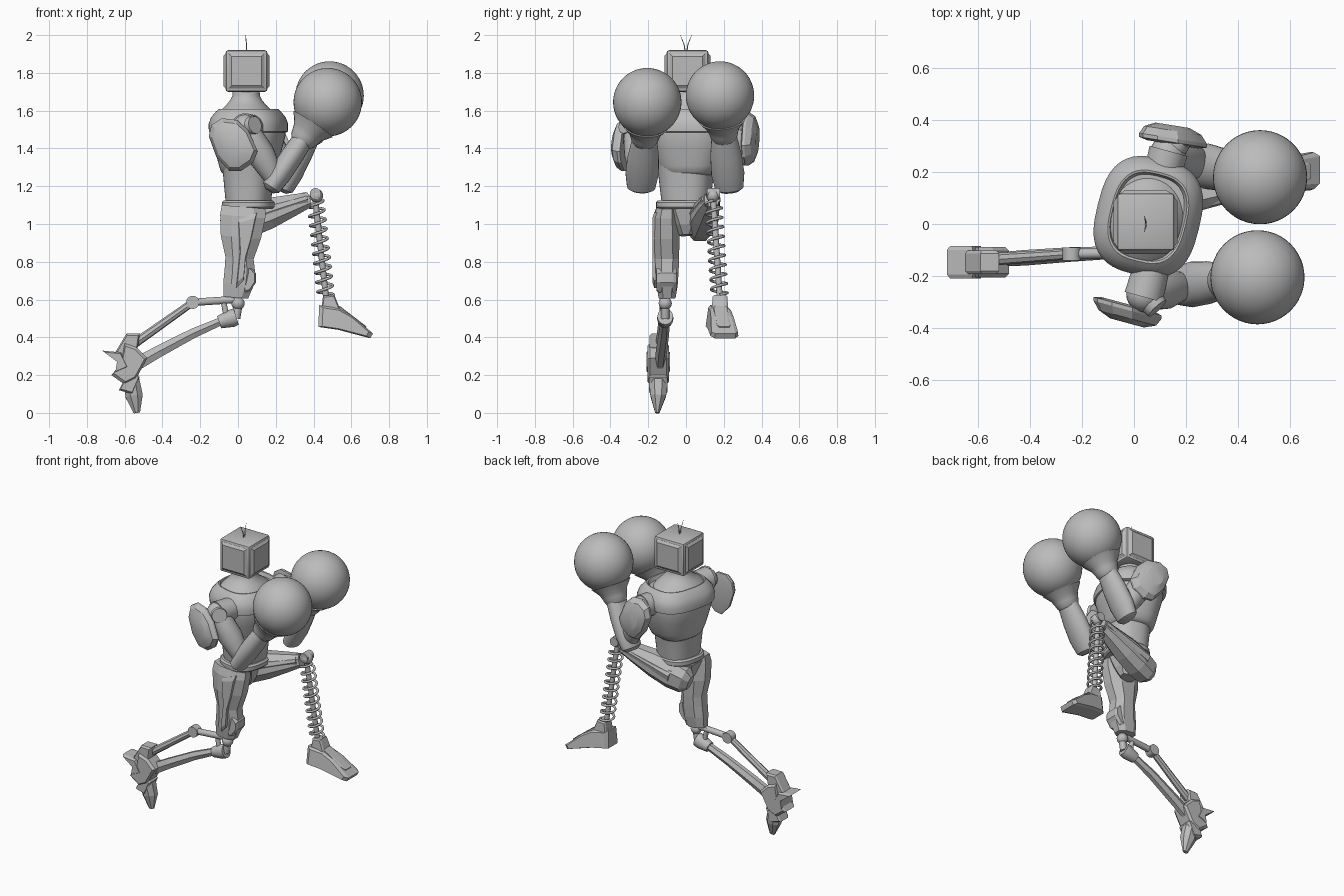
import bpy, bmesh, math
from mathutils import Vector, Matrix

cube = bpy.data.objects.get("Cube")
if cube:
    bpy.data.objects.remove(cube, do_unlink=True)

grey = bpy.data.materials.new("plain_grey")
grey.use_nodes = True
tone = (0.5, 0.5, 0.5, 1)
grey.diffuse_color = tone
grey.node_tree.nodes["Principled BSDF"].inputs["Base Color"].default_value = tone


def finish(name, bm, smooth):
    bmesh.ops.recalc_face_normals(bm, faces=bm.faces)
    mesh = bpy.data.meshes.new(name)
    bm.to_mesh(mesh)
    bm.free()
    mesh.materials.append(grey)
    ob = bpy.data.objects.new(name, mesh)
    bpy.context.collection.objects.link(ob)
    if smooth:
        bpy.ops.object.select_all(action='DESELECT')
        ob.select_set(True)
        bpy.context.view_layer.objects.active = ob
        bpy.ops.object.shade_smooth_by_angle(angle=math.radians(smooth))


def bridge(bm, rings):
    for a, b in zip(rings, rings[1:]):
        for i in range(len(a)):
            j = (i + 1) % len(a)
            bm.faces.new((a[i], a[j], b[j], b[i]))
    bm.faces.new(rings[0])
    bm.faces.new(rings[-1])


def tube(name, stations, sides=24, side=(0, 1, 0), power=1.0, smooth=40, turn=0.0):
    """Loft rounded sections (x, y, z, half width along side, half depth)."""
    bm = bmesh.new()
    pts = [Vector(s[:3]) for s in stations]
    # One shared axis keeps folded rims from flipping
    d = (pts[-1] - pts[0]).normalized()
    u = Vector(side)
    u = (u - d * u.dot(d)).normalized()
    v = u.cross(d)
    rings = []
    for p, s in zip(pts, stations):
        ring = []
        for i in range(sides):
            a = math.tau * i / sides + turn
            c, n = math.cos(a), math.sin(a)
            c = math.copysign(abs(c) ** power, c)
            n = math.copysign(abs(n) ** power, n)
            ring.append(bm.verts.new(p + u * c * s[3] + v * n * s[4]))
        rings.append(ring)
    bridge(bm, rings)
    finish(name, bm, smooth)


def rod(name, a, b, r, r2=None, sides=16):
    r2 = r2 or r
    tube(name, [(*a, r, r), (*b, r2, r2)], sides, side=(0.1, 1, 0.2))


def slab(name, outline, layers, smooth=0, slope=0.0, taper=0.0):
    """Outline in x, z carried through layers of (y, scale); slope yaws it, taper narrows it upward."""
    bm = bmesh.new()
    cx = sum(p[0] for p in outline) / len(outline)
    cz = sum(p[1] for p in outline) / len(outline)
    mid = (layers[0][0] + layers[-1][0]) / 2
    bridge(bm, [[bm.verts.new((cx + (x - cx) * s,
                               mid + (y - mid) * (1 - taper * (z - cz)) + slope * (x - cx) * s,
                               cz + (z - cz) * s))
                 for x, z in outline] for y, s in layers])
    finish(name, bm, smooth)


def ball(name, centre, r, seg=40):
    bm = bmesh.new()
    bmesh.ops.create_uvsphere(bm, u_segments=seg, v_segments=seg // 2, radius=r,
                              matrix=Matrix.Translation(centre))
    finish(name, bm, 60)


# Head: bevelled box with raised tapered panels
bm = bmesh.new()
bmesh.ops.create_cube(bm, size=1, matrix=Matrix.Translation((0.045, 0.008, 1.81))
                      @ Matrix.Diagonal((0.222, 0.222, 0.22, 1)))
bmesh.ops.bevel(bm, geom=bm.edges[:], offset=0.014, segments=2, affect='EDGES', profile=0.5)
bm.normal_update()
panels = [f for f in bm.faces if f.calc_area() > 0.02 and abs(f.normal.z) < 0.5]
bmesh.ops.inset_individual(bm, faces=panels, thickness=0.004, depth=0)
bmesh.ops.inset_individual(bm, faces=panels, thickness=0.022, depth=0.012)
finish("head", bm, 30)
for s, tag in ((-1, "right"), (1, "left")):
    tube("antenna_" + tag, [(0.045, 0.004 * s, 1.91, 0.004, 0.004),
                            (0.045, 0.01 * s, 1.95, 0.003, 0.003),
                            (0.04, 0.03 * s, 2.0, 0.001, 0.001)], 6, side=(1, 0, 0))

# Torso, twisted slightly about the vertical
twist = (0.24, 0.97, 0)


def trunk(name, rows, y=0.02, power=0.8, x=0.055):
    tube(name, [(x, y, z, w, d) for z, w, d in rows], 40, twist, power)


trunk("neck", [(1.57, 0.18, 0.155), (1.605, 0.15, 0.13), (1.63, 0.112, 0.105), (1.655, 0.085, 0.085),
               (1.68, 0.073, 0.073), (1.72, 0.071, 0.071)], 0.01, 1, 0.043)
trunk("abdomen", [(1.1, 0.125, 0.115), (1.18, 0.135, 0.122), (1.27, 0.145, 0.13), (1.34, 0.16, 0.14)], 0)
trunk("chest", [(1.26, 0.13, 0.12), (1.275, 0.15, 0.14), (1.31, 0.17, 0.15), (1.4, 0.198, 0.172),
                (1.47, 0.213, 0.19), (1.54, 0.212, 0.185), (1.58, 0.18, 0.15)])
trunk("collar", [(1.485, 0.214, 0.19), (1.49, 0.224, 0.199), (1.53, 0.228, 0.2), (1.565, 0.217, 0.187),
                 (1.595, 0.193, 0.163), (1.61, 0.176, 0.147), (1.608, 0.168, 0.14),
                 (1.585, 0.16, 0.13)], 0.028, 0.72)
trunk("belt", [(1.08, 0.135, 0.125), (1.09, 0.145, 0.135), (1.115, 0.145, 0.135), (1.125, 0.135, 0.125)], -0.01)
tube("pelvis", [(0.05, 0.0, 0.94, 0.035, 0.05), (0.04, 0.0, 0.99, 0.07, 0.09),
                (0.035, -0.01, 1.09, 0.12, 0.12)], 8, power=0.8, smooth=0, turn=math.pi / 8)

# Arms and gloves
pad = [(-0.13, 0.04), (-0.115, 0.1), (-0.06, 0.135), (0.02, 0.125), (0.08, 0.07), (0.13, -0.04),
       (0.105, -0.1), (0.04, -0.145), (-0.02, -0.145), (-0.09, -0.07)]
arms = (("right", -1, (0.04, -0.27, 1.51), (0.2, -0.235, 1.23), (0.475, -0.205, 1.645), (-0.025, 1.425), -0.27),
        ("left", 1, (0.13, 0.27, 1.51), (0.265, 0.225, 1.23), (0.485, 0.18, 1.68), (0.15, 1.455), -0.16))
for tag, s, sh, el, gl, pc, yaw in arms:
    sh, el, gl = Vector(sh), Vector(el), Vector(gl)
    ball(tag + "_shoulder_ball", sh, 0.07, 24)
    socket = Vector((0.03, 0.11, 0)) * s
    rod(tag + "_shoulder_joint", sh - socket, sh + socket * 0.1, 0.07, 0.076, 24)
    rod(tag + "_shoulder_hub", sh, sh + Vector((0.05, 0.055 * s, 0.015)), 0.056, 0.046, 24)
    # upper arm and forearm
    tube(tag + "_upper_arm", [(*sh.lerp(el, t), w, w) for t, w in
                              ((0, 0.06), (0.2, 0.068), (0.5, 0.075), (0.8, 0.06), (1, 0.05))])
    ball(tag + "_elbow", el, 0.052, 24)
    fore = gl - el
    tube(tag + "_forearm", [(*(el + fore * t), w, d) for t, w, d in
                            ((-0.13, 0.05, 0.025), (-0.09, 0.075, 0.05), (0.08, 0.088, 0.06),
                             (0.3, 0.083, 0.06), (0.55, 0.065, 0.055))])
    # glove with cuff
    tube(tag + "_glove_cuff", [(*(el + fore * t), w, w) for t, w in
                               ((0.48, 0.06), (0.51, 0.07), (0.56, 0.077), (0.62, 0.087), (0.72, 0.125))])
    ball(tag + "_glove", gl, 0.181, 48)
    # shoulder pad
    slab(tag + "_shoulder_pad", [(pc[0] + x, pc[1] + z) for x, z in pad],
         [(0.307 * s, 0.75), (0.315 * s, 1.0), (0.33 * s, 1.0), (0.36 * s, 0.85), (0.38 * s, 0.5)], 25, yaw)

# Right leg, trailing: faceted thigh with a raised side plate
tube("right_thigh", [(0.03, -0.1, 1.09, 0.06, 0.125), (0.025, -0.105, 1.04, 0.07, 0.128),
                     (0.015, -0.103, 0.93, 0.073, 0.114), (0.008, -0.1, 0.82, 0.068, 0.08),
                     (0.01, -0.1, 0.75, 0.065, 0.087), (0.002, -0.1, 0.68, 0.06, 0.086),
                     (-0.012, -0.1, 0.61, 0.048, 0.07)], 8, power=0.85, smooth=0, turn=math.pi / 8)
plate = [(0.0, 1.03), (0.1, 1.06), (0.07, 0.92), (0.04, 0.82), (0.03, 0.7), (-0.01, 0.66), (0.01, 0.85)]
slab("right_thigh_plate", plate, [(-0.12, 1), (-0.168, 1), (-0.178, 0.85)])
slab("right_kneecap", [(0.03, 0.79), (0.07, 0.77), (0.095, 0.74), (0.095, 0.69), (0.06, 0.64), (0.03, 0.63)],
     [(-0.155, 0.8), (-0.138, 1), (-0.065, 1), (-0.05, 0.8)])
ball("right_knee_ball", (0.0, -0.11, 0.58), 0.035, 20)
rod("right_knee_pin", (0.0, -0.11, 0.56), (-0.01, -0.11, 0.5), 0.022)
tube("right_knee_cup", [(-0.01, -0.11, 0.51, 0.042, 0.045), (-0.035, -0.11, 0.5, 0.044, 0.047),
                        (-0.1, -0.11, 0.48, 0.034, 0.034)], 12)
tube("right_shin", [(-0.08, -0.11, 0.49, 0.024, 0.024), (-0.24, -0.117, 0.42, 0.028, 0.03),
                    (-0.42, -0.13, 0.325, 0.03, 0.036), (-0.58, -0.14, 0.235, 0.026, 0.042)], 6, smooth=0)

# Shin piston linkage
joint = (-0.24, -0.115, 0.585)
rod("right_link_upper", (-0.02, -0.11, 0.6), joint, 0.02)
rod("right_link_brace", (-0.08, -0.11, 0.61), (-0.06, -0.11, 0.5), 0.015)
rod("right_link_joint", (-0.24, -0.14, 0.585), (-0.24, -0.09, 0.585), 0.035)
rod("right_link_lower", joint, (-0.6, -0.14, 0.33), 0.02, 0.025, 8)

# Right foot, heel raised and toe pointing down
foot_mid = -0.147


def foot_part(name, outline, half, mid=foot_mid, slope=0.0, taper=0.0):
    slab(name, outline, [(mid - half, 0.85), (mid - half * 0.75, 1), (mid + half * 0.75, 1),
                         (mid + half, 0.85)], 0, slope, taper)


foot_part("right_heel", [(-0.72, 0.33), (-0.62, 0.32), (-0.58, 0.24), (-0.65, 0.21), (-0.64, 0.27)], 0.062)
foot_part("right_ankle", [(-0.59, 0.42), (-0.52, 0.42), (-0.53, 0.35), (-0.58, 0.27), (-0.65, 0.32)], 0.045)
foot_part("right_instep", [(-0.6, 0.37), (-0.54, 0.35), (-0.48, 0.29), (-0.54, 0.18), (-0.6, 0.15),
                           (-0.67, 0.2), (-0.62, 0.26)], 0.058)
foot_part("right_sole", [(-0.57, 0.24), (-0.52, 0.19), (-0.56, 0.1), (-0.63, 0.12)], 0.05)
tube("right_toe", [(-0.565, foot_mid, 0.18, 0.055, 0.045), (-0.55, foot_mid, 0.09, 0.045, 0.05),
                   (-0.535, foot_mid - 0.005, 0.0, 0.012, 0.018)], 8, smooth=0, turn=math.pi / 8)

# Left leg, raised: ribbed thigh with knee joint
hip, knee = Vector((-0.05, 0.07, 0.985)), Vector((0.41, 0.14, 1.14))
tube("left_thigh", [(*hip.lerp(knee, t), w, d) for t, w, d in
                    ((-0.06, 0.04, 0.05), (0.02, 0.072, 0.088), (0.2, 0.082, 0.098), (0.45, 0.075, 0.088),
                     (0.75, 0.058, 0.06), (0.93, 0.04, 0.042))], 8, power=0.85, smooth=0, turn=math.pi / 8)
for k, place in ((-1, "inner"), (0, "top"), (1, "outer")):
    off = Vector((0, 0.045 * k, 0.036 - 0.02 * abs(k)))
    rod("left_thigh_rib_" + place, hip.lerp(knee, 0.15) + off, hip.lerp(knee, 0.9) + off * 0.6, 0.047, 0.024, 8)
rod("left_knee_pin", (0.41, 0.11, 1.16), (0.41, 0.18, 1.16), 0.03)
ball("left_knee_ball", (0.415, 0.142, 1.15), 0.036, 20)

# Spring shin
top, base = Vector((0.41, 0.145, 1.12)), Vector((0.465, 0.178, 0.62))
rod("left_shin_rod", top, base, 0.016)
axis = (base - top).normalized()
u = axis.cross(Vector((0, 1, 0))).normalized()
v = axis.cross(u)
curve = bpy.data.curves.new("left_shin_spring", 'CURVE')
curve.dimensions = '3D'
curve.bevel_depth = 0.0075
curve.bevel_resolution = 2
line = curve.splines.new('POLY')
turns, steps = 10, 24
line.points.add(turns * steps)
for i, p in enumerate(line.points):
    a = math.tau * i / steps
    c = top.lerp(base, i / (turns * steps)) + (u * math.cos(a) + v * math.sin(a)) * 0.042
    p.co = (*c, 1)
curve.materials.append(grey)
bpy.context.collection.objects.link(bpy.data.objects.new("left_shin_spring", curve))

# Left foot: wedge flaring toward the sole, with raised top panel and ankle block
foot_part("left_foot", [(0.43, 0.57), (0.53, 0.555), (0.61, 0.51), (0.715, 0.42), (0.7, 0.395),
                        (0.53, 0.44), (0.425, 0.455)], 0.064, 0.187, 0.14, 1.8)
foot_part("left_foot_panel", [(0.5, 0.575), (0.54, 0.565), (0.68, 0.458), (0.67, 0.44), (0.5, 0.53)],
          0.036, 0.188, 0.14)
foot_part("left_ankle", [(0.45, 0.62), (0.51, 0.625), (0.54, 0.55), (0.5, 0.52), (0.44, 0.54)],
          0.042, 0.18, 0, 1.5)
